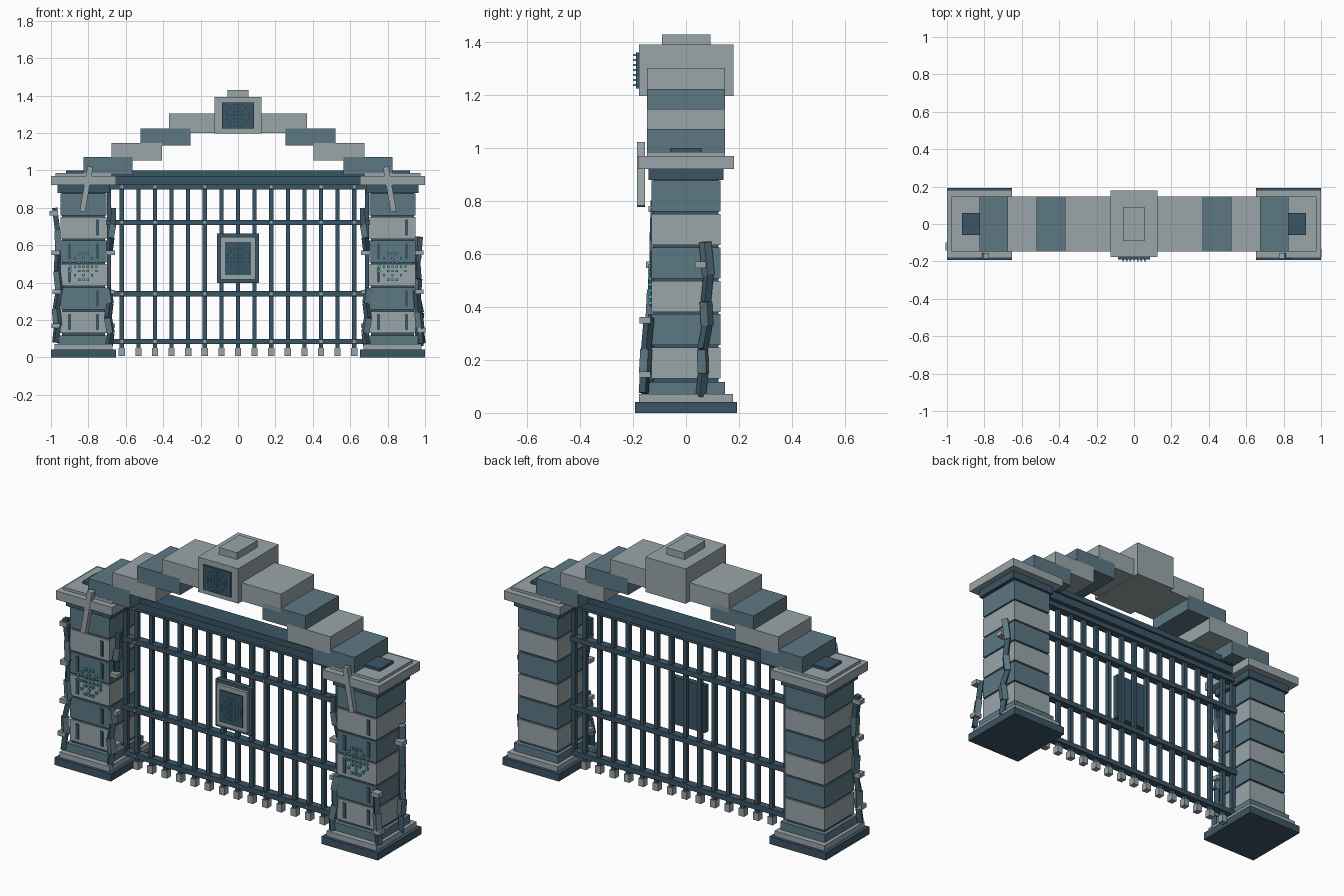
import bpy, math
from mathutils import Vector

if "Cube" in bpy.data.objects:
    bpy.data.objects.remove(bpy.data.objects["Cube"])


def material(name, rgb):
    m = bpy.data.materials.new(name)
    m.diffuse_color = (*rgb, 1)
    m.use_nodes = True
    m.node_tree.nodes["Principled BSDF"].inputs["Base Color"].default_value = m.diffuse_color
    return m


LIGHT = material("pale stone", (0.32, 0.38, 0.40))
SLATE = material("slate stone", (0.11, 0.19, 0.23))
DARK = material("dark iron", (0.042, 0.092, 0.13))
TEAL = material("teal glow", (0.08, 0.45, 0.50))

UNIT = [(x, y, z) for x in (-.5, .5) for y in (-.5, .5) for z in (-.5, .5)]
QUADS = [(0, 1, 3, 2), (4, 6, 7, 5), (0, 4, 5, 1), (2, 3, 7, 6), (0, 2, 6, 4), (1, 5, 7, 3)]


def box(name, x, y, z, mat):
    """Box from three (low, high) ranges."""
    lo, hi = Vector((x[0], y[0], z[0])), Vector((x[1], y[1], z[1]))
    c, s = (lo + hi) / 2, hi - lo
    me = bpy.data.meshes.new(name)
    me.from_pydata([(a * s.x, b * s.y, d * s.z) for a, b, d in UNIT], [], QUADS)
    me.materials.append(mat)
    ob = bpy.data.objects.new(name, me)
    ob.location = c
    bpy.context.collection.objects.link(ob)
    return ob


def cube(name, c, s, mat):
    return box(name, *[(c[i] - s[i] / 2, c[i] + s[i] / 2) for i in range(3)], mat)


def strut(name, a, b, w, mat):
    """Square bar running from point a to point b."""
    a, b = Vector(a), Vector(b)
    ob = cube(name, (a + b) / 2, (w, w, (b - a).length), mat)
    ob.rotation_euler = (b - a).to_track_quat('Z', 'Y').to_euler()
    return ob


def rune(name, x, y, z, step, size):
    """Star shaped pattern of small glowing studs."""
    for i in range(-3, 4):
        for j in range(-3, 4):
            a, b = abs(i), abs(j)
            if (a == b and a < 3) or (a == 0) or (b == 0) or {a, b} == {1, 3}:
                cube(name, (x + i * step, y, z + j * step), (size, .012, size), TEAL)


def vine(name, points):
    """Chain of blocky roots in alternating colours."""
    for i, (a, b) in enumerate(zip(points, points[1:])):
        strut(name, a, b, .034 if i % 2 else .028, (DARK, SLATE)[i % 2])


# Pillars
for s in (-1, 1):
    px = s * .826

    def tier(name, hx, hy, z0, z1, mat):
        box(name, (px - hx, px + hx), (-hy, hy), (z0, z1), mat)

    tier("pillar_foot", .174, .193, 0, .042, DARK)
    tier("pillar_plinth", .155, .177, .042, .072, LIGHT)
    tier("pillar_base_block", .137, .147, .072, .117, SLATE)
    tier("pillar_core", .116, .122, .1, .9, DARK)
    for i in range(6):
        z = .13 + i * .126
        tier("pillar_block", .122, .131, z, z + .117, (LIGHT, SLATE)[i % 2])
        # narrow iron slots in the front face
        for t in (-1, 1):
            if i < 5 and (i + t) % 3 != 0:
                cube("front_slot", (px + t * .075, -.132, z + .06), (.018, .008, .085), DARK)
    tier("pillar_neck", .14, .142, .88, .922, DARK)
    tier("pillar_cap", .174, .182, .922, .97, LIGHT)
    tier("cap_slab", .15, .148, .97, .985, LIGHT)
    rune("pillar_rune", px, -.137, .485, .023, .012)

    # Leaning cross ornament
    strut("cross_stem", (s * .832, -.17, .78), (s * .79, -.17, 1.02), .03, LIGHT)
    arm = cube("cross_arm", (s * .805, -.17, .945), (.095, .022, .025), LIGHT)
    arm.rotation_euler.y = -s * .17

    # Roots on the inner face
    vine("inner_root", [(s * .69, -.15, .06), (s * .68, -.14, .13), (s * .695, -.135, .21),
                        (s * .685, -.125, .29), (s * .70, -.12, .37)])
    vine("inner_upper_root", [(s * .69, -.09, .56), (s * .68, -.1, .64),
                              (s * .668, -.1, .71), (s * .665, -.1, .80)])
    for z in (.17, .35, .56):
        cube("inner_clamp", (s * .68, -.11, z), (.045, .04, .022), LIGHT)

# Roots on the outer faces
vine("right_rear_root", [(.972, .055, .06), (.965, .065, .15), (.975, .062, .24), (.955, .08, .33),
                         (.962, .075, .42), (.955, .085, .52), (.965, .072, .645)])
vine("right_front_root", [(.985, -.16, .075), (.975, -.155, .15), (.965, -.15, .24), (.955, -.14, .36)])
vine("left_root", [(-.975, -.15, .08), (-.965, -.145, .17), (-.972, -.14, .26), (-.955, -.13, .36),
                   (-.965, -.125, .46), (-.96, -.12, .57), (-.965, -.12, .68), (-.98, -.12, .8)])
for x, y, z in [(.97, .055, .56), (.97, -.155, .35), (.98, -.155, .145),
                (-.975, -.13, .56), (-.97, -.14, .35), (-.975, -.15, .17), (-.985, -.12, .77)]:
    cube("outer_clamp", (x, y, z), (.045, .042, .024), LIGHT)

# Stepped arch
for s in (-1, 1):
    for x0, x1, z0, z1, mat in [(.565, .825, .975, 1.072, SLATE), (.405, .675, 1.052, 1.147, LIGHT),
                                (.255, .522, 1.132, 1.223, SLATE), (.11, .368, 1.2, 1.303, LIGHT)]:
        box("arch_block", sorted((s * x0, s * x1)), (-.147, .147), (z0, z1), mat)

# Keystone
box("keystone", (-.125, .125), (-.177, .18), (1.197, 1.392), LIGHT)
box("keystone_top", (-.056, .056), (-.09, .092), (1.392, 1.43), LIGHT)
box("keystone_panel", (-.085, .085), (-.189, -.177), (1.225, 1.362), DARK)
rune("keystone_rune", 0, -.194, 1.295, .019, .008)

# Lintel
box("lintel_top", (-.92, .92), (-.06, .06), (.968, 1.0), DARK)
box("lintel_beam", (-.72, .72), (-.048, .048), (.925, .968), DARK)

# Gate bars, feet and rails
for i in range(-8, 9):
    x = i * .0888
    if abs(i) == 8:
        x = math.copysign(.69, i)
    cube("gate_bar", (x, 0, .49), (.022, .024, .88), DARK)
    if abs(i) < 8:
        cube("bar_foot", (x, 0, .03), (.033, .036, .042), LIGHT)
for z in (.085, .34, .722, .912):
    cube("gate_rail", (0, 0, z), (1.42, .044, .028), DARK)
    for x in (-.622, -.444, -.178, .178, .444, .622):
        cube("rail_rivet", (x, -.024, z), (.014, .01, .014), LIGHT)

# Central plaque
box("plaque_back", (-.112, .112), (-.038, -.008), (.398, .662), DARK)
box("plaque_frame", (-.094, .094), (-.055, -.038), (.416, .644), LIGHT)
box("plaque_panel", (-.07, .07), (-.062, -.055), (.442, .618), DARK)
rune("plaque_rune", 0, -.065, .53, .019, .009)
